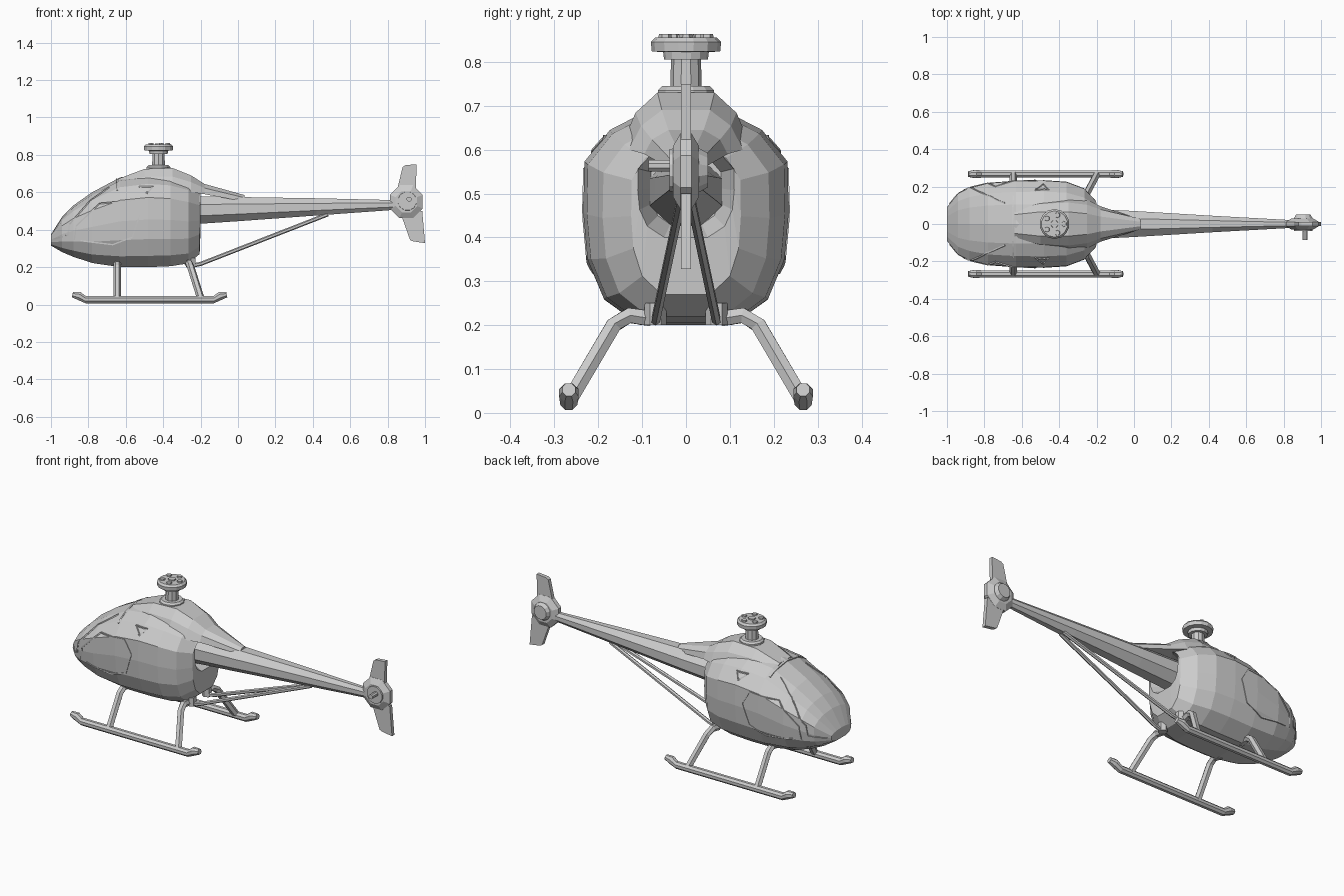
import bpy, bmesh, math
from mathutils import Vector
from mathutils.bvhtree import BVHTree

if "Cube" in bpy.data.objects:
    bpy.data.objects.remove(bpy.data.objects["Cube"])

grey = bpy.data.materials.new("plain grey")
grey.diffuse_color = (0.6, 0.6, 0.6, 1)
grey.use_nodes = True
grey.node_tree.nodes["Principled BSDF"].inputs["Base Color"].default_value = grey.diffuse_color


def loft(name, rings):
    """Skin a list of equal-length rings, capping both ends."""
    bm = bmesh.new()
    rows = [[bm.verts.new(p) for p in r] for r in rings]
    n = len(rows[0])
    for a, b in zip(rows, rows[1:]):
        for i in range(n):
            j = (i + 1) % n
            bm.faces.new((a[i], a[j], b[j], b[i]))
    bm.faces.new(rows[0])
    bm.faces.new(rows[-1])
    bmesh.ops.recalc_face_normals(bm, faces=bm.faces)
    me = bpy.data.meshes.new(name)
    bm.to_mesh(me)
    bm.free()
    me.materials.append(grey)
    ob = bpy.data.objects.new(name, me)
    bpy.context.collection.objects.link(ob)
    return ob


def tube(name, pts, r, n=6, ref=(0, 0, 1)):
    """Sweep an n-sided section along a path; r is one radius or one per point."""
    pts = [Vector(p) for p in pts]
    rs = r if isinstance(r, (list, tuple)) else [r] * len(pts)
    rings = []
    for i, p in enumerate(pts):
        t = (pts[min(i + 1, len(pts) - 1)] - pts[max(i - 1, 0)]).normalized()
        s = t.cross(Vector(ref)).normalized()
        u = s.cross(t)
        ang = [2 * math.pi * (k + 0.5) / n for k in range(n)]
        rings.append([p + rs[i] * (s * math.cos(a) + u * math.sin(a)) for a in ang])
    return loft(name, rings)


def lathe(name, c, prof, n, axis="z"):
    """Turn (radius, offset) pairs about a z or y axis through c."""
    rings = []
    for r, h in prof:
        ring = []
        for k in range(n):
            a = 2 * math.pi * (k + 0.5) / n
            u, v = r * math.cos(a), r * math.sin(a)
            ring.append(Vector(c) + Vector((u, v, h) if axis == "z" else (u, h, v)))
        rings.append(ring)
    return loft(name, rings)


def plate(name, outline, t):
    """Flat xz outline with half thickness t along y."""
    return loft(name, [[(x, y, z) for x, z in outline] for y in (-t, t)])


# Cabin: one half cross-section, scaled along the length, recessed at the rear
half = [(0, 0), (.45, 0), (.8, .12), (.96, .3), (1, .51), (.99, .745), (.74, .89), (.45, .96), (0, 1)]
section = half + [(-y, z) for y, z in reversed(half[1:-1])]
stations = [(-1.0, .315, .375, .09), (-.94, .28, .47, .165), (-.88, .255, .53, .195),
            (-.78, .222, .60, .22), (-.63, .2, .68, .232), (-.48, .2, .70, .234),
            (-.36, .205, .69, .226), (-.265, .22, .66, .19), (-.205, .27, .62, .125),
            (-.2, .40, .61, .11), (-.27, .43, .59, .08)]
cabin = loft("cabin", [[(x, w * y, b + (t - b) * z) for y, z in section]
                       for x, b, t, w in stations])

# Engine cowl on the roof, tapering onto the boom
cowl_stations = [(-.64, .672, .63, .05, .09), (-.5, .725, .62, .065, .13), (-.35, .73, .615, .065, .145),
                 (-.25, .69, .60, .055, .13), (-.18, .645, .59, .04, .095), (.035, .585, .55, .012, .025)]
loft("engine_cowl", [[(x, -b, lo), (x, -(a + b) / 2 - .01, lo + (hi - lo) * .6), (x, -a, hi), (x, a, hi),
                      (x, (a + b) / 2 + .01, lo + (hi - lo) * .6), (x, b, lo)]
                     for x, hi, lo, a, b in cowl_stations])

# Tail boom, eight-sided
oct8 = [math.pi * (k + .5) / 4 for k in range(8)]
loft("tail_boom", [[(x, w * 1.06 * math.cos(a), z + h * 1.06 * math.sin(a)) for a in oct8]
                   for x, z, h, w in [(-.28, .503, .078, .085), (0, .51, .066, .071),
                                      (.42, .522, .047, .045), (.83, .532, .027, .022)]])

# Panel seams projected onto the cabin
tree = BVHTree.FromPolygons([v.co for v in cabin.data.vertices],
                            [p.vertices for p in cabin.data.polygons])


def seam(name, pts, side):
    """Thin bead along an xz path (side +-1), or an xy path seen from above (side 0)."""
    path = []
    for p, q in zip(pts, pts[1:]):
        for k in range(6):
            a, b = Vector(p).lerp(Vector(q), k / 6)
            start, d = ((a, side, b), (0, -side, 0)) if side else ((a, b, 2), (0, 0, -1))
            hit = tree.ray_cast(Vector(start), Vector(d))[0]
            if hit:
                path.append(hit)
    tube(name, path, .005, 4, (0, 1, 0) if side else (0, 0, 1))


door = [(-.875, .345), (-.865, .42), (-.74, .54), (-.57, .555), (-.525, .48), (-.565, .36),
        (-.67, .32), (-.875, .345)]
screen = [(-.985, .35), (-.91, .37), (-.9, .43), (-.79, .555), (-.67, .64)]
vent = [(-.53, .63), (-.455, .63), (-.485, .595), (-.53, .63)]
for s, tag in ((-1, "front"), (1, "back")):
    seam("door_window_frame_" + tag, door, s)
    seam("windscreen_edge_" + tag, screen, s)
    seam("side_vent_" + tag, vent, s)
seam("windscreen_top_edge", [(-.645, -.18), (-.65, 0), (-.645, .18)], 0)

# Rotor mast and hub
mast = (-.425, 0, 0)
lathe("mast_base", mast, [(.066, .70), (.066, .735), (.056, .745)], 12)
lathe("mast_shaft", mast, [(.036, .73), (.034, .815)], 10)
lathe("rotor_hub", mast, [(.05, .805), (.052, .822), (.078, .824), (.08, .845), (.07, .856), (.03, .856)], 14)
for k in range(5):
    a = 2 * math.pi * k / 5
    lathe(f"hub_bolt_{k + 1}", (-.425 + .05 * math.cos(a), .05 * math.sin(a), 0),
          [(.016, .85), (.014, .864)], 6)
lathe("hub_cap", mast, [(.022, .85), (.02, .862)], 8)

# Tail fins, gearbox and tail rotor shaft
plate("upper_fin", [(.845, .59), (.88, .735), (.895, .745), (.955, .75), (.95, .59)], .011)
plate("lower_fin", [(.865, .50), (.92, .345), (.935, .338), (1.0, .328), (.985, .50)], .011)
lathe("tail_gearbox", (.9, 0, .55), [(.062, -.03), (.095, -.012), (.095, .012), (.062, .03)], 8, "y")
lathe("tail_rotor_disc", (.905, 0, .553), [(.05, -.038), (.052, -.02), (.052, .03), (.04, .05)], 12, "y")
lathe("tail_rotor_shaft", (.915, 0, .563), [(.014, -.086), (.014, 0)], 8, "y")

# Landing gear and boom braces, both sides
for s, tag in ((-1, "front"), (1, "back")):
    y = .267 * s
    tube("skid_" + tag, [(-.885, y, .053), (-.85, y, .046), (-.815, y, .026), (-.13, y, .026),
                         (-.095, y, .046), (-.06, y, .053)],
         [.016, .024, .021, .021, .024, .016], 8)
    for x0, x1, leg in ((-.645, -.645, "nose_leg_"), (-.265, -.2, "tail_leg_")):
        path = [(.08, .215, 0), (.13, .222, .05), (.165, .2, .2), (.262, .035, 1)]
        tube(leg + tag, [(x0 + (x1 - x0) * f, py * s, z) for py, z, f in path], .02, 6, (1, 0, 0))
    tube("boom_brace_" + tag, [(-.235, .07 * s, .21), (-.2, .068 * s, .217), (.48, .012 * s, .482)],
         .011, 6)
    # small pad where the brace meets the cabin floor
    lathe("brace_pad_" + tag, (-.25, .07 * s, 0), [(.025, .2), (.025, .25)], 6)
